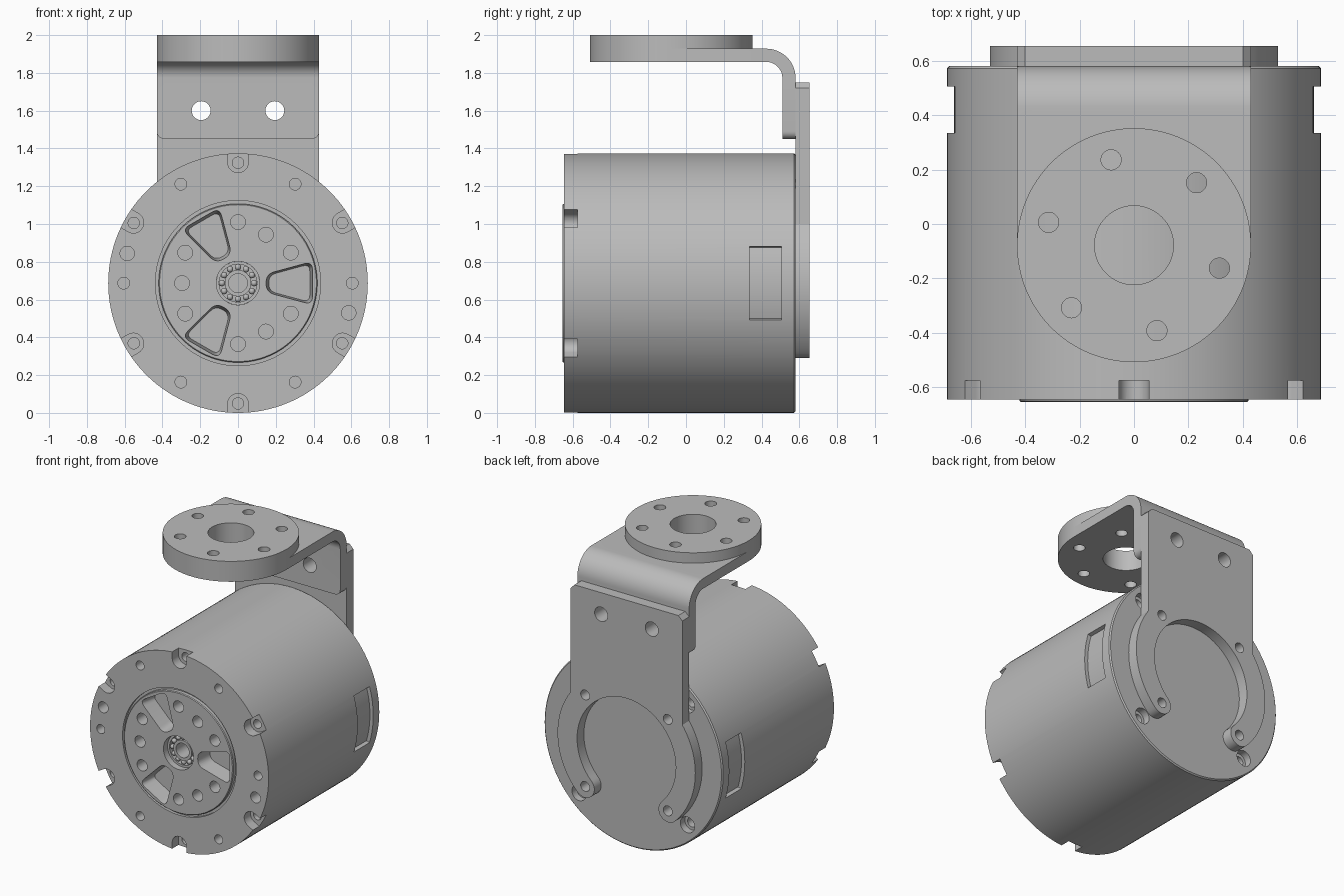
import bpy, bmesh
from math import sin, cos, radians, pi, sqrt, atan2, degrees
from mathutils import Vector

cube = bpy.data.objects.get("Cube")
if cube:
    bpy.data.objects.remove(cube)

R = 0.687           # housing radius, also height of its axis
BACK, FRONT = 0.58, -0.645
TOP_Y = -0.078      # centre of the top flange

grey = bpy.data.materials.new("machined_grey")
grey.use_nodes = True
colour = (0.5, 0.5, 0.5, 1)
grey.diffuse_color = colour
grey.node_tree.nodes["Principled BSDF"].inputs["Base Color"].default_value = colour


# ---- helpers ----
def arc(r, a0, a1, n, c=(0, 0)):
    angles = [radians(a0 + (a1 - a0) * i / n) for i in range(n + 1)]
    return [(c[0] + r * cos(a), c[1] + r * sin(a)) for a in angles]


def circle(c, r, n=32):
    return arc(r, 0, 360, n, c)[:-1]


def polar(r, a, base=(0, R)):
    return (base[0] + r * cos(radians(a)), base[1] + r * sin(radians(a)))


def turned(pts, a):
    """Rotate radial-frame points and move them onto the housing axis."""
    c, s = cos(radians(a)), sin(radians(a))
    return [(u * c - v * s, R + u * s + v * c) for u, v in pts]


def rounded(pts, r, n=6):
    out = []
    for i, p in enumerate(pts):
        p = Vector(p)
        a = p + (Vector(pts[i - 1]) - p).normalized() * r
        b = p + (Vector(pts[(i + 1) % len(pts)]) - p).normalized() * r
        for k in range(n + 1):
            t = k / n
            out.append(tuple(a * (1 - t) ** 2 + p * 2 * t * (1 - t) + b * t * t))
    return out


PLACE = {"X": lambda u, v, d: (d, u, v),
         "Y": lambda u, v, d: (u, d, v),
         "Z": lambda u, v, d: (u, v, d)}


def finish(bm, name):
    bmesh.ops.recalc_face_normals(bm, faces=bm.faces)
    me = bpy.data.meshes.new(name)
    bm.to_mesh(me)
    bm.free()
    me.materials.append(grey)
    ob = bpy.data.objects.new(name, me)
    bpy.context.scene.collection.objects.link(ob)
    return ob


def prisms(name, shapes, axis="Y"):
    """Each shape is (outline, start, end[, end scale])."""
    bm = bmesh.new()
    for pts, d0, d1, *scale in shapes:
        k = scale[0] if scale else 1
        cu = sum(p[0] for p in pts) / len(pts)
        cv = sum(p[1] for p in pts) / len(pts)
        a = [bm.verts.new(PLACE[axis](u, v, d0)) for u, v in pts]
        b = [bm.verts.new(PLACE[axis](cu + (u - cu) * k, cv + (v - cv) * k, d1)) for u, v in pts]
        bm.faces.new(a)
        bm.faces.new(b[::-1])
        for i in range(len(a)):
            bm.faces.new((a[i - 1], b[i - 1], b[i], a[i]))
    return finish(bm, name)


def lathe(name, profile, closed=False, n=128):
    """Revolve (radius, y) points about the housing axis."""
    bm = bmesh.new()
    vs = [bm.verts.new((r, y, R)) for r, y in profile]
    es = [bm.edges.new(p) for p in zip(vs, vs[1:] + vs[:1] if closed else vs[1:])]
    bmesh.ops.spin(bm, geom=vs + es, cent=(0, 0, R), axis=(0, 1, 0), angle=2 * pi, steps=n)
    bmesh.ops.remove_doubles(bm, verts=bm.verts, dist=1e-5)
    return finish(bm, name)


def combine(ob, other, op="DIFFERENCE"):
    mod = ob.modifiers.new("cut", "BOOLEAN")
    mod.operation, mod.solver, mod.object = op, "EXACT", other
    bpy.context.view_layer.objects.active = ob
    bpy.ops.object.modifier_apply(modifier=mod.name)
    bpy.data.objects.remove(other)


def cut(ob, shapes, axis="Y"):
    combine(ob, prisms("cutter", shapes, axis))


def smooth(ob):
    ob.data.shade_smooth()
    ob.data.set_sharp_from_angle(angle=radians(30))


# ---- motor housing ----
housing = lathe("motor_housing", [(0, BACK), (R - 0.008, BACK), (R, BACK - 0.008), (R, FRONT),
                                  (0.437, FRONT), (0.437, -0.4), (0, -0.4)])
slot = arc(0.055, 90, 270, 16, (0.64, 0)) + [(0.8, -0.055), (0.8, 0.055)]
window = arc(0.662, -16.5, 16.5, 12) + arc(0.75, 16.5, -16.5, 12)
sixths = range(0, 360, 60)
diagonals = (45, 135, 225, 315)
cut(housing,
    [(turned(slot, a + 30), -0.7, -0.575) for a in sixths]
    + [(turned(window, a), 0.335, 0.505) for a in (0, 180)]
    + [(circle(polar(0.605, a), 0.031), -0.7, -0.55) for a in sixths]
    + [(circle(polar(0.607, a), 0.038), -0.7, -0.55) for a in (165, -15)]
    + [(circle(polar(0.59, a), 0.055), 0.53, 0.7) for a in diagonals])
cut(housing,
    [(circle(polar(0.637, a + 30), 0.03), -0.6, -0.5) for a in sixths]
    + [(circle(polar(0.59, a), 0.034), 0.46, 0.56) for a in diagonals])

# ---- front rotor with pockets and bolt holes ----
rotor = lathe("front_rotor", [(0, -0.38), (0.437, -0.38), (0.437, -0.625), (0.42, -0.625),
                              (0.42, -0.65), (0.415, -0.655), (0.115, -0.655), (0.115, -0.54),
                              (0.05, -0.54), (0.05, -0.42), (0, -0.42)])
pocket = rounded([(0.148, -0.048), (0.395, -0.115), (0.395, 0.115), (0.148, 0.048)], 0.045)
holes = [(0.323, a) for a in (30, 90, 150, 210, 270, 330)] + [(0.296, a) for a in (60, 180, 300)]
cut(rotor,
    [(turned(pocket, a), -0.66, -0.54, 0.88) for a in (0, 120, 240)]
    + [(circle(polar(r, a), 0.039), -0.7, -0.55) for r, a in holes])

# ---- centre bearing ----
for name, r0, r1 in (("bearing_inner_race", 0.05, 0.07), ("bearing_outer_race", 0.1, 0.115)):
    smooth(lathe(name, [(r0, -0.61), (r1, -0.61), (r1, -0.53), (r0, -0.53)], True, 48))
bm = bmesh.new()
for i in range(12):
    x, z = polar(0.085, i * 30)
    ball = bmesh.ops.create_uvsphere(bm, u_segments=12, v_segments=8, radius=0.017)
    bmesh.ops.translate(bm, verts=ball["verts"], vec=(x, -0.595, z))
smooth(finish(bm, "bearing_balls"))

# ---- rear mounting plate: upright panel ending in an open ring ----
W, OUT, IN = 0.43, 0.53, 0.38
MID, CAP = (OUT + IN) / 2, (OUT - IN) / 2
join = degrees(atan2(sqrt(OUT ** 2 - W ** 2), W))
axis_c = (0, R)
outline = ([(-W, 1.72), (-W + 0.03, 1.75), (W - 0.03, 1.75), (W, 1.72)]
           + arc(OUT, join, -45, 32, axis_c)
           + arc(CAP, -45, -225, 14, polar(MID, -45))[1:-1]
           + arc(IN, -45, 225, 80, axis_c)
           + arc(CAP, 45, -135, 14, polar(MID, 225))[1:-1]
           + arc(OUT, 225, 180 - join, 32, axis_c))
plate = prisms("rear_plate", [(outline, BACK, 0.655)])
bolts = [(circle((x, 1.6), 0.05), 0.4, 0.8) for x in (-0.195, 0.195)]
cut(plate, bolts + [(circle(polar(0.45, a), 0.034), 0.5, 0.8) for a in diagonals])

# ---- bent bracket with round top flange ----
T, BEND, TOP = 0.07, 0.155, 1.928
bc = (BACK - BEND, TOP - BEND)
section = ([(BACK - T, 1.45), (BACK, 1.45)] + arc(BEND, 0, 90, 20, bc)
           + [(TOP_Y, TOP), (TOP_Y, TOP - T)] + arc(BEND - T, 90, 0, 20, bc))
bracket = prisms("bent_bracket", [(section, -W, W)], "X")
bm = bmesh.new()
bm.from_mesh(bracket.data)
corners = [e for e in bm.edges if all(v.co.z < 1.46 for v in e.verts)
           and abs(e.verts[0].co.x - e.verts[1].co.x) < 0.01]
bmesh.ops.bevel(bm, geom=corners, offset=0.04, segments=5, profile=0.5, affect="EDGES")
bm.to_mesh(bracket.data)
bm.free()
flange = prisms("flange", [(circle((0, TOP_Y), W, 128), TOP - T, 2.0)], "Z")
combine(bracket, flange, "UNION")
cut(bracket, bolts)
cut(bracket,
    [(circle((0, TOP_Y), 0.145, 64), 1.7, 2.2)]
    + [(circle(polar(0.325, a - 15, (0, TOP_Y)), 0.037), 1.7, 2.2) for a in sixths], "Z")

for ob in (housing, rotor, plate, bracket):
    smooth(ob)
